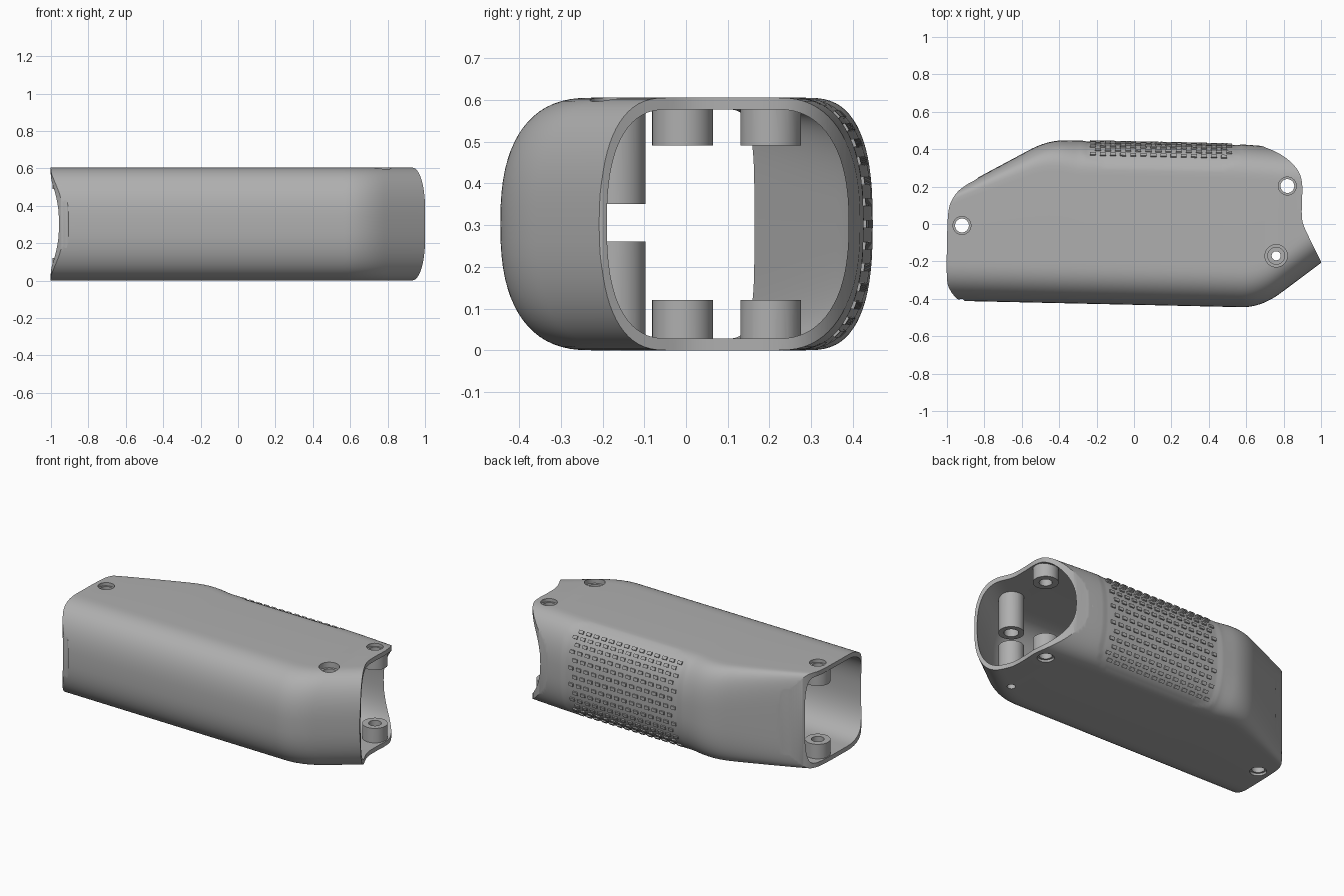
import bpy, bmesh, math
from mathutils import Vector, Matrix

if "Cube" in bpy.data.objects:
    bpy.data.objects.remove(bpy.data.objects["Cube"])

gray = bpy.data.materials.new("matte_gray")
gray.use_nodes = True
gray.diffuse_color = (0.43, 0.43, 0.43, 1)
gray.node_tree.nodes["Principled BSDF"].inputs["Base Color"].default_value = gray.diffuse_color

HEIGHT = 0.605
MID = HEIGHT / 2


# Helpers
def make_object(name, bm):
    bmesh.ops.recalc_face_normals(bm, faces=bm.faces)
    mesh = bpy.data.meshes.new(name)
    bm.to_mesh(mesh)
    bm.free()
    mesh.materials.append(gray)
    obj = bpy.data.objects.new(name, mesh)
    bpy.context.collection.objects.link(obj)
    return obj


def boolean(target, tool, operation):
    mod = target.modifiers.new(operation.lower(), "BOOLEAN")
    mod.object, mod.operation, mod.solver = tool, operation, "MANIFOLD"
    bpy.context.view_layer.objects.active = target
    bpy.ops.object.modifier_apply(modifier=mod.name)
    bpy.data.objects.remove(tool)


def cylinder(name, x, y, low, high, radius):
    bm = bmesh.new()
    place = Matrix.Translation((x, y, (low + high) / 2))
    bmesh.ops.create_cone(bm, cap_ends=True, segments=40, radius1=radius,
                          radius2=radius, depth=high - low, matrix=place)
    return make_object(name, bm)


def linear(table, x):
    for (x0, y0), (x1, y1) in zip(table, table[1:]):
        if x <= x1:
            return y0 + (y1 - y0) * (x - x0) / (x1 - x0)
    return table[-1][1]


def blurred(table, x, reach):
    return sum(linear(table, x + reach * k / 8) for k in range(-8, 9)) / 17


def smooth_chain(points, steps=8):
    pts = [Vector(p) for p in points]
    pts = [pts[0]] + pts + [pts[-1]]
    out = []
    for a, b, c, d in zip(pts, pts[1:], pts[2:], pts[3:]):
        for i in range(steps):
            t = i / steps
            out.append(0.5 * (2 * b + (c - a) * t + (2 * a - 5 * b + 4 * c - d) * t * t
                              + (3 * b - a - 3 * c + d) * t ** 3))
    return out + [pts[-1]]


# Wall lines in plan
FRONT = [(-1.4, -0.4), (-0.9, -0.412), (0.68, -0.447), (1, -0.208), (1.4, 0.09)]
BACK = [(-1.4, -0.055), (-0.46, 0.449), (0.55, 0.428), (1.4, 0.36)]


def front_y(x):
    return blurred(FRONT, x, 0.1)


def back_y(x):
    return blurred(BACK, x, 0.09)


def back_round(x):
    # Corner size and squareness of the back wall
    t = min(max((x + 0.95) / 0.65, 0), 1)
    return 0.07 + 0.11 * t, 4.2 - 1.7 * t


def back_surface(x, z):
    radius, power = back_round(x)
    c = min(abs(z - MID) / MID, 1)
    return back_y(x) - radius + radius * (1 - c ** power) ** (1 / power)


def in_grip(x, y):
    depth = back_y(x) - y
    return ((x - 0.15) / 0.41) ** 4 + (depth / 0.135) ** 4 < 1


def section(x, wall, half=36):
    inner = wall > 0
    points = []
    back_r, back_p = back_round(x)
    for side, edge, radius, power in ((1, back_y(x), back_r, back_p),
                                      (-1, front_y(x), 0.22, 2.5)):
        radius -= wall * 0.6
        edge -= side * wall * 0.8
        for i in range(half + 1):
            a = side * math.pi * (i / half - 0.5)
            cos, sin = max(math.cos(a), 0), math.sin(a)
            y = edge - side * radius * (1 - cos ** (2 / power))
            z = MID + (MID - wall) * math.copysign(abs(sin) ** (2 / power), sin)
            # Shallow recess under the grip pattern
            if side > 0 and not inner and in_grip(x, y):
                y -= 0.004 * cos
                z -= 0.004 * sin
            points.append((x, y, z))
    return points


def loft(name, reach, wall, count):
    bm = bmesh.new()
    rings = []
    for i in range(count + 1):
        x = -reach + 2 * reach * i / count
        rings.append([bm.verts.new(p) for p in section(x, wall)])
    for a, b in zip(rings, rings[1:]):
        for j in range(len(a)):
            k = (j + 1) % len(a)
            bm.faces.new((a[j], a[k], b[k], b[j]))
    bm.faces.new(rings[0])
    bm.faces.new(rings[-1])
    return make_object(name, bm)


# Hollow sleeve, trimmed at both ends by a plan outline
body = loft("sleeve_body", 1.1, 0, 130)
boolean(body, loft("inner_space", 1.2, 0.028, 90), "DIFFERENCE")
left_end = smooth_chain([(-0.88, -0.7), (-0.9, -0.43), (-0.945, -0.4), (-0.982, -0.355),
                         (-1, -0.29), (-1, -0.1), (-0.993, 0.06), (-0.975, 0.125),
                         (-0.94, 0.175), (-0.89, 0.213), (-0.83, 0.25), (-0.75, 0.34),
                         (-0.65, 0.7)])
right_end = smooth_chain([(0.55, 0.7), (0.63, 0.45), (0.69, 0.415), (0.77, 0.38),
                          (0.84, 0.33), (0.885, 0.27), (0.9, 0.2), (0.897, 0.1),
                          (0.902, 0.01), (0.94, -0.08), (1, -0.2)])
bm = bmesh.new()
base = bm.faces.new([bm.verts.new((p.x, p.y, -0.1))
                     for p in left_end + right_end + [Vector((1, -0.7))]])
made = bmesh.ops.extrude_face_region(bm, geom=[base])["geom"]
bmesh.ops.translate(bm, vec=(0, 0, 0.9),
                    verts=[v for v in made if isinstance(v, bmesh.types.BMVert)])
boolean(body, make_object("end_trim", bm), "INTERSECT")

# Screw bosses: x, y, lower top, upper bottom
LEFT, RIGHT, DEEP = (-0.92, -0.008), (0.82, 0.203), (0.76, -0.17)
for (x, y), low, high in ((LEFT, 0.12, 0.49), (RIGHT, 0.12, 0.49), (DEEP, 0.26, 0.35)):
    boolean(body, cylinder("lower_boss", x, y, 0.015, low, 0.073), "UNION")
    boolean(body, cylinder("upper_boss", x, y, high, 0.59, 0.073), "UNION")

# Screw holes and counterbores
for x, y in (LEFT, RIGHT):
    boolean(body, cylinder("bore", x, y, -0.1, 0.7, 0.037), "DIFFERENCE")
    for low, high in ((-0.1, 0.015), (0.585, 0.7)):
        boolean(body, cylinder("counterbore", x, y, low, high, 0.048), "DIFFERENCE")
for low, high, radius in ((-0.1, 0.7, 0.024), (0.1, 0.4, 0.042),
                          (0.46, 0.7, 0.045), (0.57, 0.72, 0.06)):
    boolean(body, cylinder("deep_bore", *DEEP, low, high, radius), "DIFFERENCE")

# Raised grip pattern on the back wall
bm = bmesh.new()
rows, columns = 13, 14
for r in range(rows):
    z = MID + MID * math.sin(math.radians(-60 + 120 * r / (rows - 1)))
    for c in range(columns):
        x = -0.22 + 0.054 * c + 0.027 * (r % 2)
        y = back_surface(x, z)
        if not in_grip(x - 0.02, y) or not in_grip(x + 0.02, y):
            continue
        e = 0.005
        along = Vector((2 * e, back_surface(x + e, z) - back_surface(x - e, z), 0)).normalized()
        up = Vector((0, back_surface(x, z + e) - back_surface(x, z - e), 2 * e)).normalized()
        out = up.cross(along).normalized()
        turn = Matrix((along, out, up)).transposed().to_4x4()
        place = Matrix.Translation(Vector((x, y, z)) - out * 0.002)
        bmesh.ops.create_cube(bm, size=1, matrix=place @ turn
                              @ Matrix.Diagonal((0.031, 0.011, 0.02, 1)))
make_object("grip_pattern", bm)

bpy.ops.object.select_all(action="DESELECT")
body.select_set(True)
bpy.context.view_layer.objects.active = body
bpy.ops.object.shade_smooth_by_angle(angle=math.radians(30))
